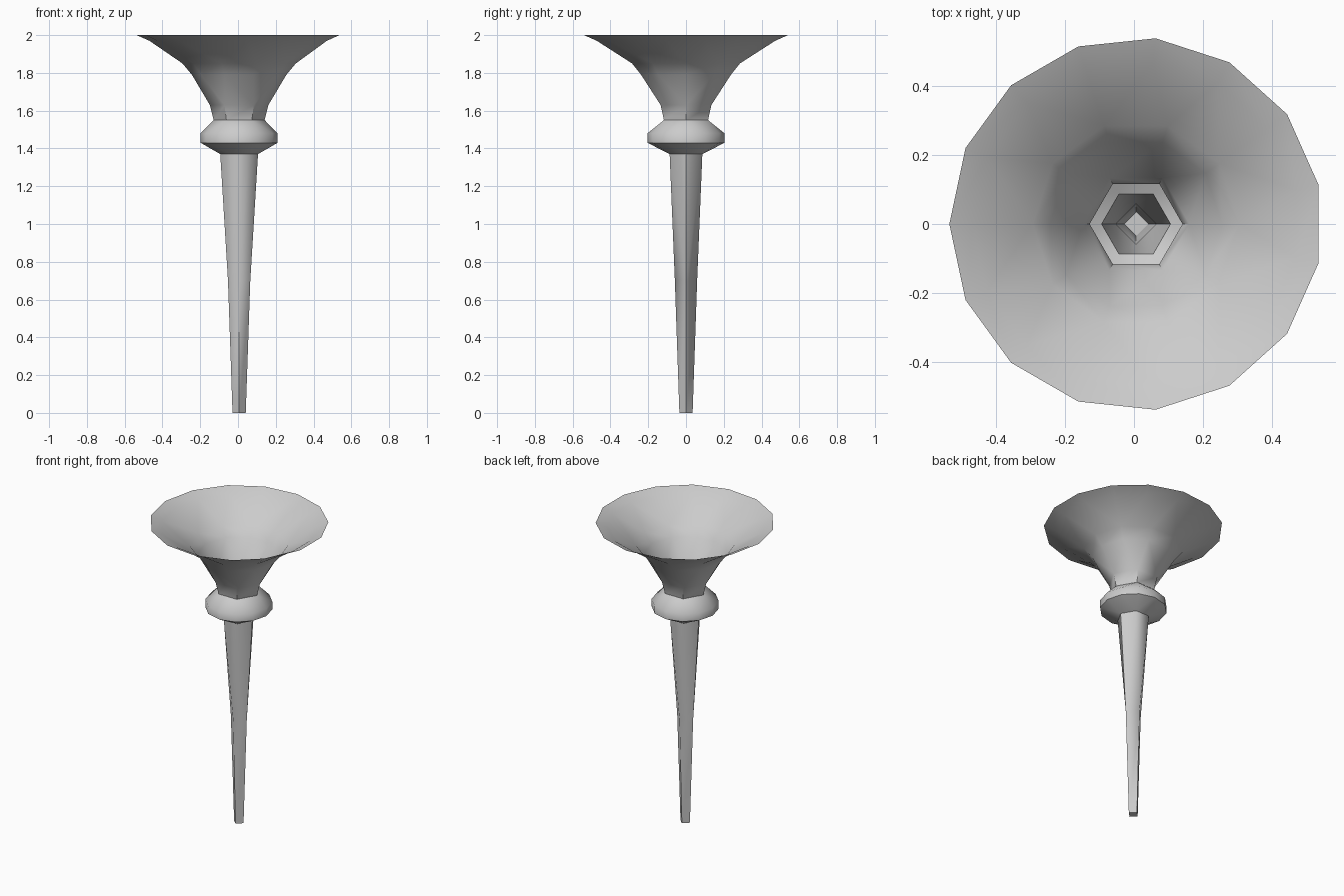
import bpy, bmesh
from math import pi, cos, sin, radians

if "Cube" in bpy.data.objects:
    bpy.data.objects.remove(bpy.data.objects["Cube"])

AXIS_X = 0.006


def ring(bm, z, r, n):
    # odd rings start with a corner on -x, so every ring has one there
    return [bm.verts.new((AXIS_X - r * cos(2 * pi * i / n), -r * sin(2 * pi * i / n), z))
            for i in range(n)]


def zip_rings(bm, a, b):
    # joins two rings whose side counts may differ
    na, nb = len(a), len(b)
    if na == nb:
        for i in range(na):
            j = (i + 1) % na
            bm.faces.new((a[i], a[j], b[j], b[i]))
        return
    i = j = 0
    while i < na or j < nb:
        if j >= nb or (i < na and (i + 0.5) / na <= (j + 0.5) / nb):
            bm.faces.new((a[i % na], a[(i + 1) % na], b[j % nb]))
            i += 1
        else:
            bm.faces.new((a[i % na], b[(j + 1) % nb], b[j % nb]))
            j += 1


def turned(name, profile, cap=False):
    bm = bmesh.new()
    rings = [ring(bm, *p) for p in profile]
    for a, b in zip(rings, rings[1:]):
        zip_rings(bm, a, b)
    if cap:
        bm.faces.new(rings[0][::-1])
    me = bpy.data.meshes.new(name)
    bm.to_mesh(me)
    bm.free()
    ob = bpy.data.objects.new(name, me)
    bpy.context.collection.objects.link(ob)
    bpy.ops.object.select_all(action='DESELECT')
    ob.select_set(True)
    bpy.context.view_layer.objects.active = ob
    bpy.ops.object.shade_smooth_by_angle(angle=radians(50))


# each profile point: height, radius, side count
# tapering hollow stem, closed at the foot
turned("stem", [(0, 0.035, 4), (0.7, 0.059, 4), (1.37, 0.1, 6)], cap=True)
# bulging collar
turned("collar", [(1.37, 0.1, 6), (1.43, 0.204, 12), (1.48, 0.204, 12), (1.55, 0.135, 6)])
# open flared bell
turned("bell", [(1.55, 0.135, 6), (1.63, 0.155, 6), (1.79, 0.25, 10), (1.85, 0.3, 10),
                (1.97, 0.475, 15), (2.0, 0.543, 15)])
